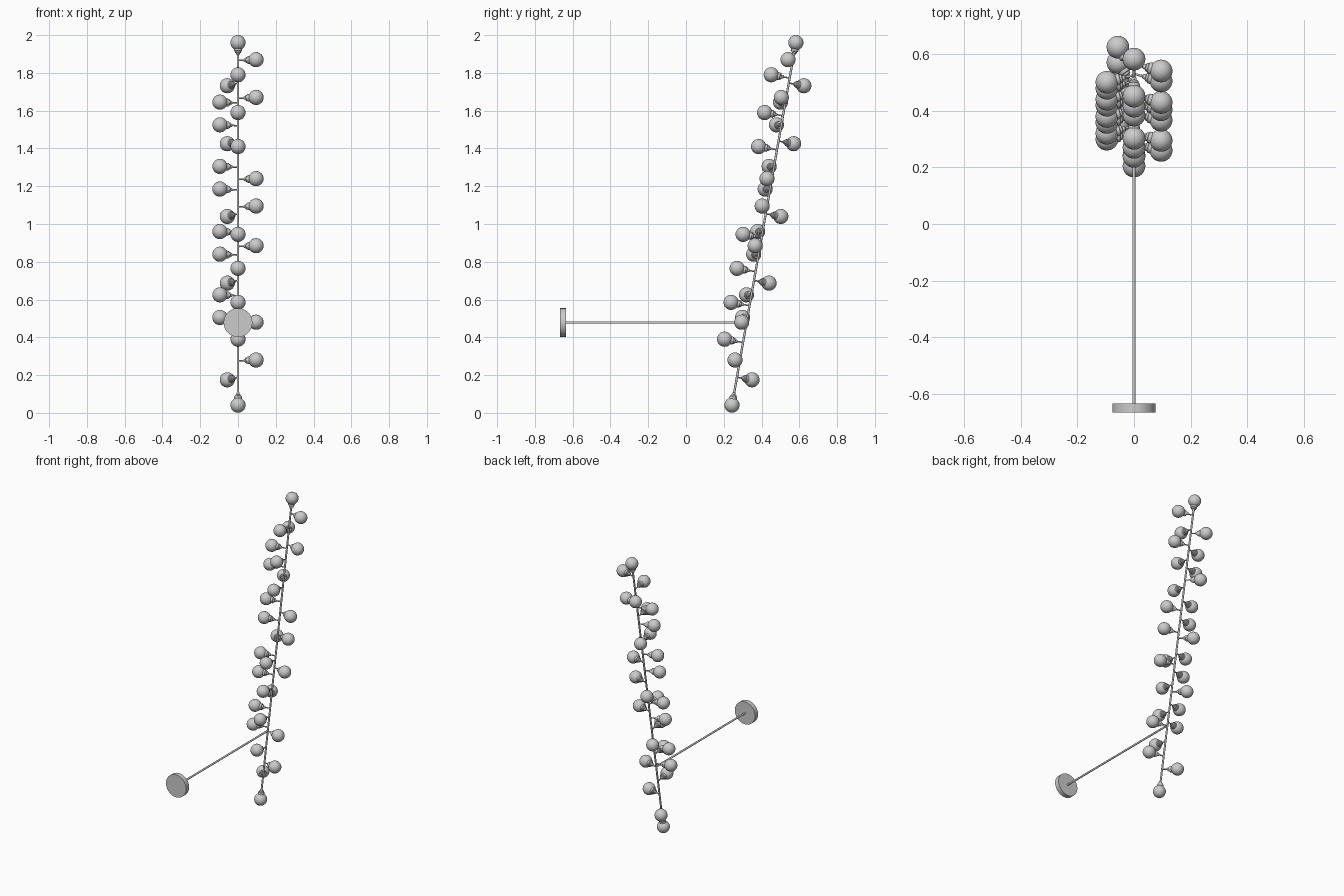
import bpy, bmesh
from math import radians, sin, cos, pi
from mathutils import Vector

if "Cube" in bpy.data.objects:
    bpy.data.objects.remove(bpy.data.objects["Cube"])

TILT = radians(10)
AXIS = Vector((0, sin(TILT), cos(TILT)))      # leaning stem direction
SIDE = Vector((0, cos(TILT), -sin(TILT)))     # across the stem, backwards
BASE = Vector((0, 0.2434, 0.041))             # centre of the lowest bulb
LENGTH = 1.949                                # lowest to highest bulb centre
REACH, BULB_R = 0.099, 0.04


def lathe(name, profile, segs=24):
    """Revolve (radius, height) points about local z."""
    bm = bmesh.new()
    rings = []
    for r, h in profile:
        if r == 0:
            rings.append([bm.verts.new((0, 0, h))])
        else:
            rings.append([bm.verts.new((r * cos(2 * pi * i / segs),
                                        r * sin(2 * pi * i / segs), h)) for i in range(segs)])
    for a, b in zip(rings, rings[1:]):
        for i in range(segs):
            j = (i + 1) % segs
            if len(a) == 1:
                bm.faces.new((a[0], b[j], b[i]))
            elif len(b) == 1:
                bm.faces.new((a[i], a[j], b[0]))
            else:
                bm.faces.new((a[i], a[j], b[j], b[i]))
    bmesh.ops.recalc_face_normals(bm, faces=bm.faces)
    for f in bm.faces:
        f.smooth = True
    for e in bm.edges:
        if len(e.link_faces) == 2 and e.calc_face_angle(0) > radians(35):
            e.smooth = False
    mesh = bpy.data.meshes.new(name)
    bm.to_mesh(mesh)
    bm.free()
    return mesh


def place(name, mesh, origin, direction):
    ob = bpy.data.objects.new(name, mesh)
    bpy.context.collection.objects.link(ob)
    ob.location = origin
    ob.rotation_mode = 'QUATERNION'
    ob.rotation_quaternion = Vector((0, 0, 1)).rotation_difference(direction)
    return ob


def rod(name, start, end, r, segs=16):
    d = end - start
    mesh = lathe(name, [(0, 0), (r, 0), (r, d.length), (0, d.length)], segs)
    return place(name, mesh, start, d.normalized())


# shared meshes: round bulb, and a thin twig with stepped socket
n = 18
bulb = lathe("bulb", [(BULB_R * sin(pi * i / n) if 0 < i < n else 0,
                       REACH - BULB_R * cos(pi * i / n)) for i in range(n + 1)], 32)
socket = lathe("socket", [(0, 0), (0.004, 0), (0.004, 0.030), (0.008, 0.033),
                          (0.010, 0.042), (0.015, 0.044), (0.016, 0.051),
                          (0.020, 0.053), (0.021, 0.068), (0, 0.068)], 20)


def add_bulb(origin, direction):
    place("socket", socket, origin, direction)
    place("bulb", bulb, origin, direction)


# side bulbs: angle around the stem -> bulb heights
rows = {
    -15: (1.87, 1.67, 1.24, 1.095, 0.885, 0.48, 0.28),
    -90: (1.79, 1.59, 1.41, 0.945, 0.765, 0.585, 0.39),
    195: (1.645, 1.525, 1.305, 1.185, 0.96, 0.84, 0.625, 0.505),
    125: (1.732, 1.425, 1.04, 0.687, 0.175),
}
for angle, heights in rows.items():
    a = radians(angle)
    d = Vector((cos(a), 0, 0)) + SIDE * sin(a)
    for z in heights:
        t = (z - BASE.z - REACH * d.z) / AXIS.z
        add_bulb(BASE + AXIS * t, d)

# bulbs at both ends of the stem
add_bulb(BASE + AXIS * REACH, -AXIS)
add_bulb(BASE + AXIS * (LENGTH - REACH), AXIS)

# leaning stem
rod("stem", BASE + AXIS * 0.055, BASE + AXIS * (LENGTH - 0.055), 0.006)

# wall arm and round mounting plate
arm_z = 0.478
arm_y = BASE.y + (arm_z - BASE.z) * AXIS.y / AXIS.z
rod("wall_arm", Vector((0, -0.64, arm_z)), Vector((0, arm_y, arm_z)), 0.006)
rod("wall_plate", Vector((0, -0.666, arm_z)), Vector((0, -0.634, arm_z)), 0.076, 48)
